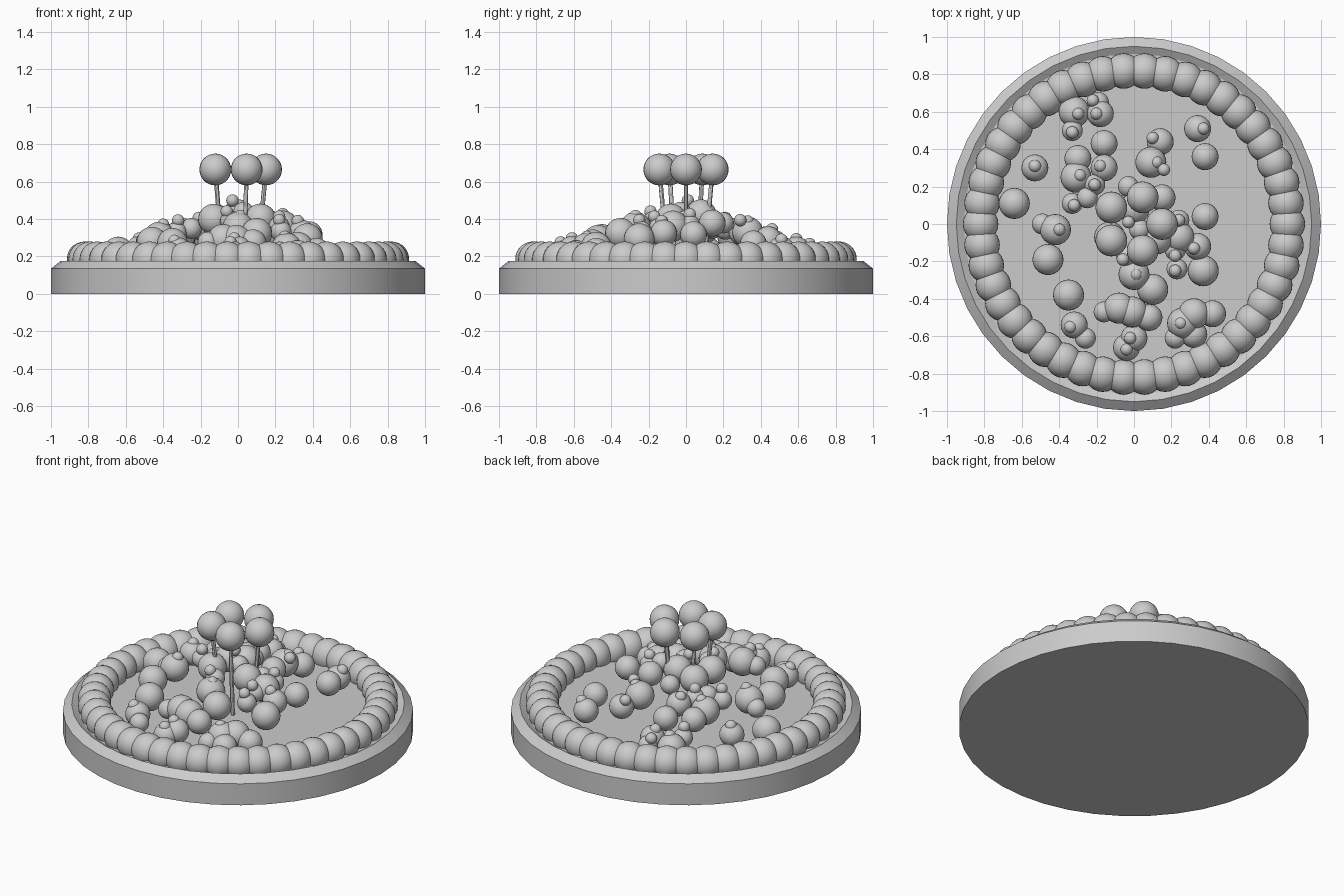
import bpy, bmesh, math
from mathutils import Vector, Matrix

cube = bpy.data.objects.get("Cube")
if cube:
    bpy.data.objects.remove(cube, do_unlink=True)

grey = bpy.data.materials.new("plain_grey")
grey.use_nodes = True
grey.diffuse_color = (0.6, 0.6, 0.6, 1)
grey.node_tree.nodes["Principled BSDF"].inputs["Base Color"].default_value = (0.6, 0.6, 0.6, 1)


def finish(name, bm):
    """Turn a bmesh into a smooth shaded object with the grey material."""
    mesh = bpy.data.meshes.new(name)
    bmesh.ops.recalc_face_normals(bm, faces=bm.faces)
    bm.to_mesh(mesh)
    bm.free()
    mesh.materials.append(grey)
    obj = bpy.data.objects.new(name, mesh)
    bpy.context.collection.objects.link(obj)
    bpy.ops.object.select_all(action="DESELECT")
    obj.select_set(True)
    bpy.context.view_layer.objects.active = obj
    bpy.ops.object.shade_smooth_by_angle(angle=math.radians(30))
    return obj


def ball(bm, centre, radius):
    bmesh.ops.create_uvsphere(bm, u_segments=24, v_segments=14, radius=radius,
                              matrix=Matrix.Translation(centre))


def polar(radius, angle, z):
    return Vector((radius * math.cos(angle), radius * math.sin(angle), z))


def lathe(name, profile, segments):
    """Revolve a closed (radius, height) profile; zero radius ends close on the axis."""
    bm = bmesh.new()
    verts = [bm.verts.new((r, 0, z)) for r, z in profile]
    edges = [bm.edges.new(pair) for pair in zip(verts, verts[1:])]
    bmesh.ops.spin(bm, geom=verts + edges, cent=(0, 0, 0), axis=(0, 0, 1),
                   angle=math.tau, steps=segments, use_duplicate=False)
    bmesh.ops.remove_doubles(bm, verts=bm.verts, dist=0.0005)
    return finish(name, bm)


# Round base with bevelled rim and a sunken floor
lathe("base_dish", [(0, 0), (1, 0), (1, 0.135), (0.95, 0.175),
                    (0.91, 0.15), (0, 0.15)], 40)

# Ring of overlapping beads around the rim
BEADS = 46
bm = bmesh.new()
for i in range(BEADS):
    ball(bm, polar(0.82, math.tau * i / BEADS, 0.185), 0.095)
finish("bead_ring", bm)

# Scattered balls: positions in hundredths, grouped by size
large = [(-32, 60), (-31, 25), (-64, 11), (-42, -3), (-46, -19), (-35, -38),
         (-8, -45), (-1, -47), (10, -35), (0, -27), (26, -53), (32, -48),
         (37, -25), (24, -7), (9, 33), (-13, -7), (0, 8), (-12, 9), (12, -8)]
medium = [(-18, 59), (-30, 35), (-16, 43), (-16, 30), (-53, 30), (-32, -54),
          (8, -50), (0, -61), (-4, -66), (42, -48), (32, -59), (34, -12),
          (38, 4), (15, 14), (14, 44), (34, 51), (38, 36)]
small = [(-19, 65), (-21, 21), (-25, 14), (-33, 11), (-49, 0), (-26, -61),
         (-16, -47), (22, -61), (23, -24), (22, -14), (24, 2), (-3, 20),
         (-33, 50), (-4, -17), (3, -3), (17, 0)]
tiny = [(-30, 59), (-20, 59), (-22, 66), (-33, 49), (-18, 31), (-21, 21),
        (-32, 10), (-53, 31), (-40, -3), (-34, -55), (-2, -61), (-4, -67),
        (1, -27), (-6, -19), (25, -53), (22, -25), (22, -17), (32, -13),
        (24, 2), (12, 33), (16, 29), (10, 46), (37, 51), (-3, 1), (-29, 26)]


def scatter(name, spots, radius, lift):
    """Place balls on a gently sloping mound."""
    bm = bmesh.new()
    for sx, sy in spots:
        x, y = sx / 100, sy / 100
        ball(bm, (x, y, 0.46 - 0.35 * math.hypot(x, y) + lift), radius)
    finish(name, bm)


scatter("large_balls", large, 0.083, -0.01)
scatter("medium_balls", medium, 0.072, -0.01)
scatter("small_balls", small, 0.056, -0.01)
scatter("tiny_balls", tiny, 0.033, 0.05)

# Five pins standing in the middle, leaning slightly outward
heads, sticks = bmesh.new(), bmesh.new()
for i in range(5):
    angle = math.tau * i / 5
    top, foot = polar(0.15, angle, 0.665), polar(0.1, angle, 0.15)
    ball(heads, top, 0.085)
    axis = top - foot
    turn = axis.to_track_quat("Z", "Y").to_matrix().to_4x4()
    bmesh.ops.create_cone(sticks, cap_ends=True, segments=12, radius1=0.012,
                          radius2=0.012, depth=axis.length,
                          matrix=Matrix.Translation((top + foot) / 2) @ turn)
finish("pin_heads", heads)
finish("pin_sticks", sticks)
